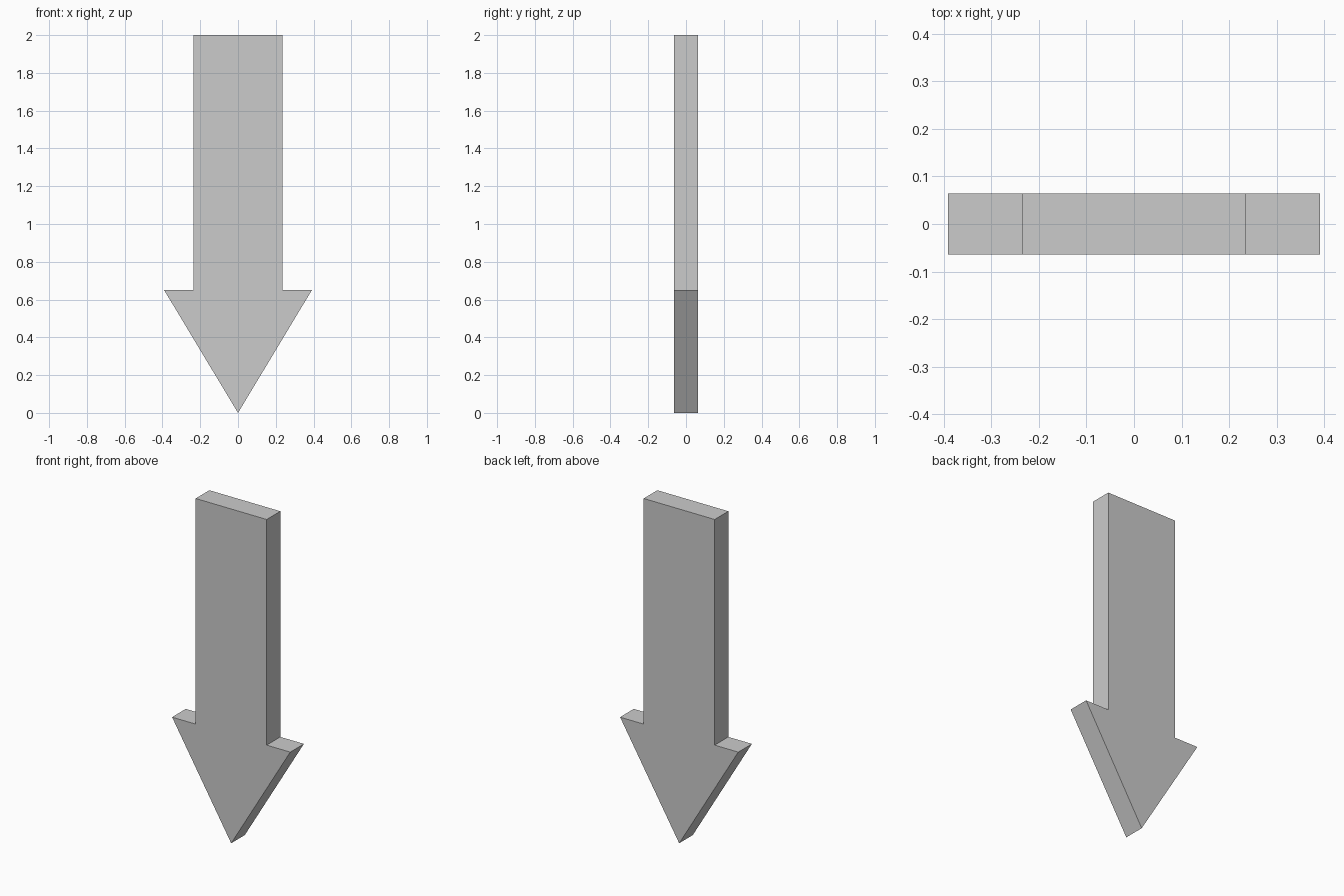
import bpy
import bmesh

if "Cube" in bpy.data.objects:
    bpy.data.objects.remove(bpy.data.objects["Cube"])

SHAFT, HEAD, NECK, TOP, DEPTH = 0.235, 0.391, 0.65, 2.0, 0.129

# Right half of the arrow outline, mirrored to the left
right = [(HEAD, NECK), (SHAFT, NECK), (SHAFT, TOP)]
outline = [(0, 0)] + right + [(-x, z) for x, z in reversed(right)]

# Front face, extruded backwards into a solid slab
bm = bmesh.new()
face = bm.faces.new([bm.verts.new((x, -DEPTH / 2, z)) for x, z in outline])
ext = bmesh.ops.extrude_face_region(bm, geom=[face], use_keep_orig=True)
verts = [g for g in ext["geom"] if isinstance(g, bmesh.types.BMVert)]
bmesh.ops.translate(bm, verts=verts, vec=(0, DEPTH, 0))
bmesh.ops.recalc_face_normals(bm, faces=bm.faces[:])

mesh = bpy.data.meshes.new("down_arrow")
bm.to_mesh(mesh)
bm.free()
arrow = bpy.data.objects.new("down_arrow", mesh)
bpy.context.collection.objects.link(arrow)
